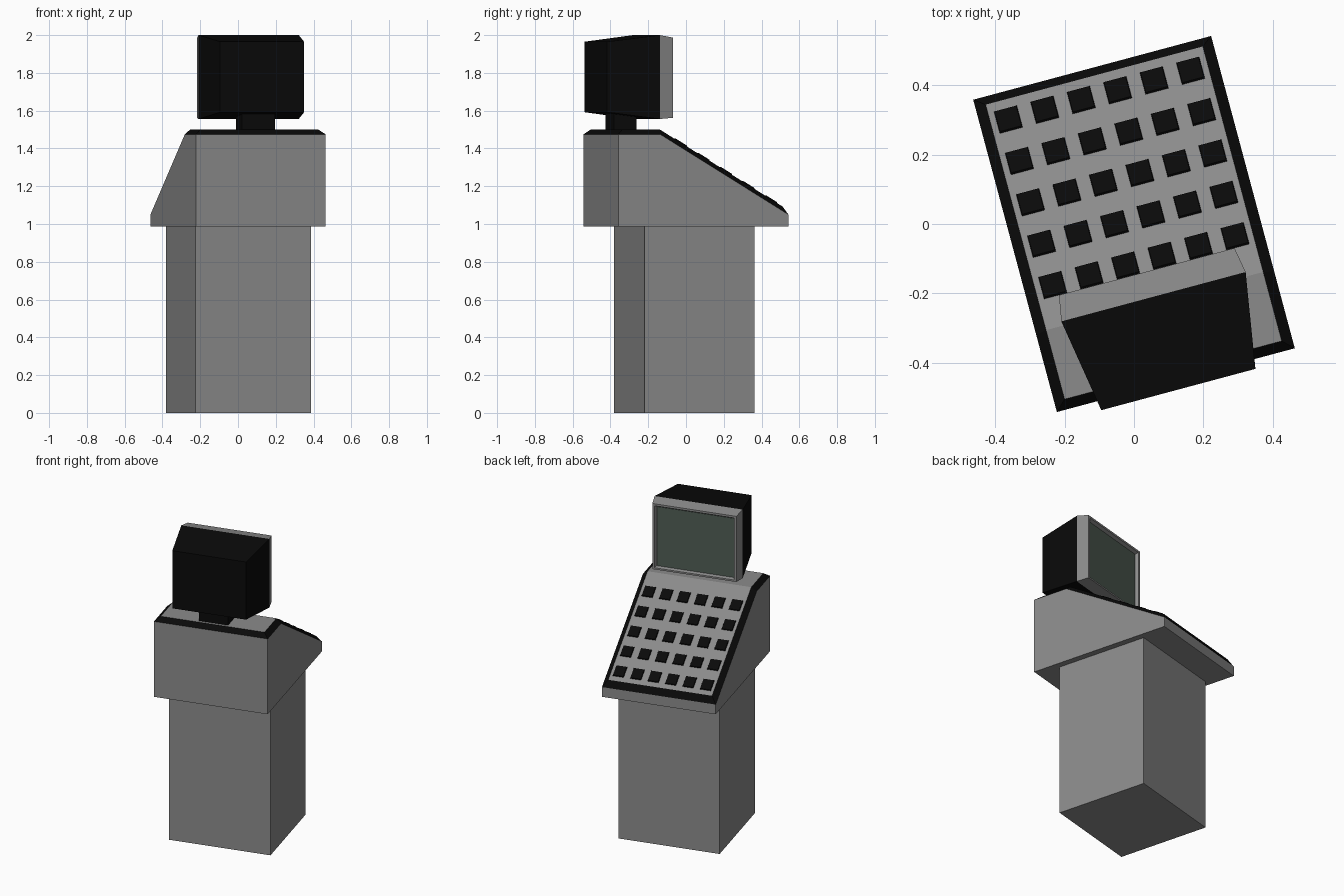
import bpy, bmesh, math
from mathutils import Matrix

if "Cube" in bpy.data.objects:
    bpy.data.objects.remove(bpy.data.objects["Cube"])

TURN = Matrix.Rotation(math.radians(15), 4, 'Z')


def colour(name, rgb):
    m = bpy.data.materials.new(name)
    m.diffuse_color = (*rgb, 1)
    m.use_nodes = True
    m.node_tree.nodes["Principled BSDF"].inputs["Base Color"].default_value = m.diffuse_color
    return m


GREY = colour("grey_paint", (0.257, 0.257, 0.257))
BLACK = colour("black_plastic", (0.0028, 0.0028, 0.0028))
GLASS = colour("screen_glass", (0.079, 0.107, 0.088))


def make_mesh(name, verts, faces):
    bm = bmesh.new()
    vs = [bm.verts.new(v) for v in verts]
    for f in faces:
        bm.faces.new([vs[i] for i in f])
    bmesh.ops.recalc_face_normals(bm, faces=bm.faces)
    me = bpy.data.meshes.new(name)
    bm.to_mesh(me)
    bm.free()
    return me


def place(name, me, mat=GREY, matrix=Matrix()):
    if not me.materials:
        me.materials.append(mat)
    ob = bpy.data.objects.new(name, me)
    ob.matrix_world = TURN @ matrix
    bpy.context.collection.objects.link(ob)
    return ob


def loft(name, rings):
    """Join four-point rings into a closed solid."""
    verts = [p for r in rings for p in r]
    faces = [(0, 1, 2, 3), tuple(range(len(verts) - 4, len(verts)))]
    for k in range(0, len(verts) - 4, 4):
        for i in range(4):
            j = (i + 1) % 4
            faces.append((k + i, k + j, k + 4 + j, k + 4 + i))
    return make_mesh(name, verts, faces)


def flat_ring(a, b, z, y=0):
    return [(-a, y - b, z), (a, y - b, z), (a, y + b, z), (-a, y + b, z)]


def upright_ring(a, z0, z1, y):
    return [(-a, y, z0), (a, y, z0), (a, y, z1), (-a, y, z1)]


# Pedestal
place("pedestal", loft("pedestal", [flat_ring(.316, .301, 0, -.01),
                                    flat_ring(.316, .301, .987, -.01)]))

# Console body: wedge profile with a raised top panel and black chamfered trim
outer = [(-.466, .987), (.466, .987), (.466, 1.05), (-.237, 1.475), (-.466, 1.475)]
inner = [(.443, 1.092), (-.23, 1.5), (-.436, 1.5)]
verts = [(s * w, y, z) for w, prof in ((.355, outer), (.324, inner))
         for s in (-1, 1) for y, z in prof]
faces = [(0, 1, 2, 3, 4), (5, 6, 7, 8, 9),
         (0, 1, 6, 5), (1, 2, 7, 6), (4, 0, 5, 9),
         (10, 11, 14, 13), (11, 12, 15, 14)]
trim = [(2, 3, 11, 10), (3, 4, 12, 11), (7, 8, 14, 13),
        (8, 9, 15, 14), (2, 7, 13, 10), (4, 9, 15, 12)]
body = make_mesh("console_body", verts, faces + trim)
body.materials.append(GREY)
body.materials.append(BLACK)
for p in list(body.polygons)[len(faces):]:
    p.material_index = 1
place("console_body", body)

# Keys: 6 x 5 grid lying on the sloped panel
slope = (1.5 - 1.092) / (.443 + .23)
key = loft("key", [flat_ring(.034, .037, -.01), flat_ring(.034, .037, .002),
                   flat_ring(.032, .035, .007)])
for row in range(5):
    y = .384 - .1235 * row
    z = 1.5 - slope * (y + .23)
    for col in range(6):
        m = Matrix.Translation((-.272 + .1088 * col, y, z)) \
            @ Matrix.Rotation(-math.atan(slope), 4, 'X')
        place(f"key_{row}_{col}", key, BLACK, m)

# Monitor stem
place("monitor_stem", loft("monitor_stem", [flat_ring(.09, .061, 1.49, -.357),
                                            flat_ring(.09, .061, 1.6, -.357)]), BLACK)

# Monitor casing, tapering to the rear
place("monitor_case", loft("monitor_case", [
    upright_ring(.23, 1.592, 1.965, -.494),
    upright_ring(.275, 1.556, 2.0, -.217)]), BLACK)

# Bezel with recessed opening
place("monitor_bezel", loft("monitor_bezel", [
    upright_ring(.275, 1.556, 2.0, -.217),
    upright_ring(.262, 1.562, 1.987, -.142),
    upright_ring(.249, 1.573, 1.974, -.142),
    upright_ring(.240, 1.580, 1.963, -.162)]))

# Screen glass
place("screen", loft("screen", [upright_ring(.240, 1.580, 1.963, -.165),
                                upright_ring(.240, 1.580, 1.963, -.16)]), GLASS)
